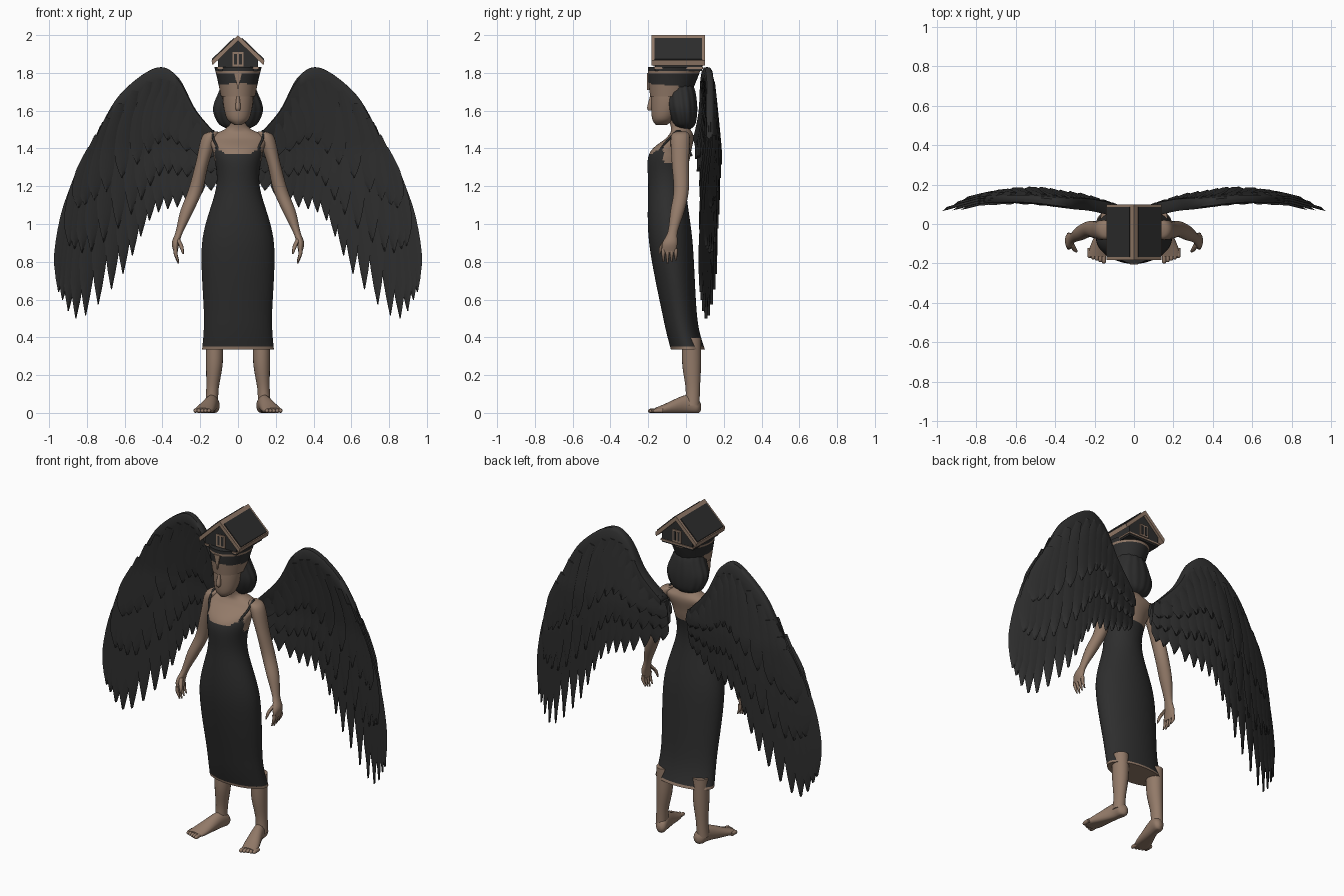
import bpy, bmesh, math
from mathutils import Vector

old = bpy.data.objects.get("Cube")
if old:
    bpy.data.objects.remove(old, do_unlink=True)


def material(name, rgb):
    mat = bpy.data.materials.new(name)
    mat.use_nodes = True
    mat.diffuse_color = (*rgb, 1)
    shader = next(node for node in mat.node_tree.nodes if node.type == "BSDF_PRINCIPLED")
    shader.inputs["Base Color"].default_value = (*rgb, 1)
    shader.inputs["Roughness"].default_value = .8
    return mat


SKIN = material("warm skin", (.29, .195, .14))
DARK = material("charcoal", (.027, .027, .027))
SIDES = (("left", 1), ("right", -1))


def spline(points, t):
    """Smooth point at t from start to end of a list of equal tuples."""
    last = len(points) - 1
    along = t * last
    i = min(int(along), last - 1)
    u = along - i
    before, start, end = points[max(i - 1, 0)], points[i], points[i + 1]
    after = points[min(i + 2, last)]
    result = []
    for p, q, r, s in zip(before, start, end, after):
        tangent_in, tangent_out = (r - p) / 2, (s - q) / 2
        ease = u * u * (3 - 2 * u)
        result.append(q + (r - q) * ease + tangent_in * u * (1 - u) ** 2
                      - tangent_out * u * u * (1 - u))
    return result


def bridge(bm, loops):
    """Skin a list of equal closed loops and cap both ends."""
    rows = [[bm.verts.new(point) for point in loop] for loop in loops]
    for low, high in zip(rows, rows[1:]):
        for i in range(len(low)):
            bm.faces.new((low[i - 1], low[i], high[i], high[i - 1]))
    bm.faces.new(rows[0])
    bm.faces.new(rows[-1])


def finish(name, bm, materials, rule=None, angle=50):
    bmesh.ops.recalc_face_normals(bm, faces=bm.faces)
    mesh = bpy.data.meshes.new(name)
    bm.to_mesh(mesh)
    bm.free()
    for mat in materials:
        mesh.materials.append(mat)
    if rule:
        for face in mesh.polygons:
            face.material_index = int(rule(face.center))
    obj = bpy.data.objects.new(name, mesh)
    bpy.context.collection.objects.link(obj)
    bpy.ops.object.select_all(action="DESELECT")
    obj.select_set(True)
    bpy.context.view_layer.objects.active = obj
    bpy.ops.object.shade_smooth_by_angle(angle=math.radians(angle))


def loft(name, rings, materials, mirror=1, upright=True, steps=5, sides=20, rule=None, ripple=0):
    """Rings are (x, y, z, half width, half depth); x may be left out on the centre line."""
    rings = [(0,) * (5 - len(ring)) + ring for ring in rings]
    count = (len(rings) - 1) * steps
    loops = []
    for k in range(count + 1):
        x, y, z, width, depth = spline(rings, k / count)
        loop = []
        for i in range(sides):
            turn = math.tau * i / sides
            swell = 1 + ripple * math.cos(14 * turn)
            across = mirror * (x + width * swell * math.cos(turn))
            other = depth * swell * math.sin(turn)
            loop.append((across, y + other, z) if upright else (across, y, max(0, z + other)))
        loops.append(loop)
    bm = bmesh.new()
    bridge(bm, loops)
    finish(name, bm, materials, rule)


def prism(name, outline, front, back, mat, mirror=1):
    """Extrude an (x, z) outline from front to back."""
    bm = bmesh.new()
    bridge(bm, [[(mirror * x, y, z) for x, z in outline] for y in (front, back)])
    finish(name, bm, [mat], angle=20)


def block(name, x, z, width, height, front, back, mat):
    left, right = x - width / 2, x + width / 2
    prism(name, [(left, z), (right, z), (right, z + height), (left, z + height)],
          front, back, mat)


# Dress, shoulders and neck in one body, with a bare neckline and a pale hem
def is_dress(centre):
    front_top = 1.37 + max(0, abs(centre.x) - .06) * .6
    top = front_top if centre.y < -.12 else 1.33
    return .35 < centre.z < top


loft("dress_and_torso",
     [(.01, .335, .19, .09), (-.03, .5, .18, .09), (-.08, .9, .19, .115), (-.1, 1.2, .115, .1),
      (-.085, 1.37, .13, .11), (-.03, 1.46, .15, .07), (-.03, 1.51, .06, .05),
      (-.06, 1.6, .04, .05)],
     [SKIN, DARK], steps=12, sides=64, rule=is_dress)

# Head, nose and wavy hair
loft("head", [(-.13, 1.525, .02, .03), (-.12, 1.56, .06, .06), (-.1, 1.65, .08, .085),
              (-.1, 1.76, .08, .08)], [SKIN], sides=28)
loft("nose", [(-.19, 1.6, .01, .01), (-.19, 1.62, .014, .016), (-.18, 1.68, .007, .01)],
     [SKIN], sides=10)
loft("hair", [(-.01, 1.5, .04, .03), (-.01, 1.53, .1, .06), (-.02, 1.61, .13, .08),
              (-.03, 1.7, .1, .08), (-.04, 1.75, .08, .07)],
     [DARK], sides=84, ripple=.02)


# Flared crown: pale headband that rises at the brow, and a thin pale line below the rim
def is_crown_dark(centre):
    return centre.z > 1.725 - .1 * centre.y and abs(centre.z - 1.803) > .005


loft("crown", [(-.085, 1.675, .09, .105), (-.07, 1.77, .11, .13), (-.06, 1.83, .125, .142)],
     [SKIN, DARK], steps=16, sides=40, rule=is_crown_dark)
prism("crown_ornament", [(-.02, 1.8), (.02, 1.8), (0, 1.71)], -.206, -.17, SKIN)

# Little house on the crown
FRONT, BACK = -.165, .085
WALL, EAVE, RIDGE = .105, 1.87, 1.97
prism("house_walls", [(-WALL, 1.81), (WALL, 1.81), (WALL, EAVE), (0, RIDGE), (-WALL, EAVE)],
      FRONT, BACK, DARK)
block("house_sill", 0, 1.82, .22, .01, FRONT - .005, BACK + .005, SKIN)
for side, mirror in SIDES:
    prism(side + "_roof", [(0, 2), (.14, 1.865), (.135, 1.84), (0, RIDGE)],
          FRONT - .017, BACK + .015, SKIN, mirror)
    prism(side + "_roof_panel", [(.02, 1.98), (.022, 1.986), (.138, 1.874), (.136, 1.868)],
          FRONT - .003, BACK, DARK, mirror)
for end, y in (("front", FRONT), ("back", BACK)):
    block(end + "_window_frame", 0, 1.835, .06, .075, y - .006, y + .006, SKIN)
    for side, mirror in SIDES:
        block(end + "_window_pane_" + side, mirror * .013, 1.845, .015, .055,
              y - .008, y + .008, DARK)

# Wing guide lines in (x, z): the leading edge, and the feather tips below it
BONE = [(.1, 1.46), (.22, 1.6), (.32, 1.78), (.44, 1.825), (.63, 1.68), (.76, 1.45)]
TIPS = [(.1, 1.2), (.29, 1.1), (.46, 1.03), (.62, .72), (.84, .5), (.95, .64)]


def wing_y(x, z):
    return .04 + .04 * x + .1 * math.sin(3.3 * x) - .1 * max(0, z - 1.4)


def guides(t):
    return Vector(spline(BONE, t)), Vector(spline(TIPS, t))


def feather(bm, root, tip, half_width, offset, mirror):
    """A flat blade with a raised spine, bowed outward and rounded at the tip."""
    run = tip - root
    side = Vector((-run.y, run.x)).normalized()
    loops = []
    steps = 12
    for k in range(steps + 1):
        t = k / steps
        taper = max(.06, 1 - max(0, (t - .7) / .3) ** 2)
        width = half_width * min(1, .55 + t) * taper
        centre = root + run * t + side * .05 * run.length * math.sin(math.pi * t)
        loop = []
        for across, lift in ((-1, .006), (0, -.008), (1, -.006), (0, .008)):
            point = centre + side * width * across
            loop.append((mirror * point.x, wing_y(*point) + offset + lift, point.y))
        loops.append(loop)
    bridge(bm, loops)


def wing(side, mirror):
    # Long flight feathers, then shorter rows lying over them front and back
    bm = bmesh.new()
    for length, offset, count in ((1, 0, 18), (.7, .012, 16), (.45, .022, 14)):
        for face in {-offset, offset}:
            for i in range(count):
                root, tip = guides(i / (count - 1))
                feather(bm, root.lerp(tip, .06), root.lerp(tip, length), .043, face, mirror)
    finish(side + "_wing_feathers", bm, [DARK], angle=35)
    # Thick leading arm with a teardrop section
    bm = bmesh.new()
    loops = []
    steps, sides = 40, 14
    for k in range(steps + 1):
        t = k / steps
        root, tip = guides(t)
        loop = []
        for i in range(sides):
            turn = math.tau * i / sides
            back = (1 - math.cos(turn)) / 2
            point = root.lerp(tip, .45 * back * back)
            thick = .05 * math.sin(turn) * (1 - .75 * back) * (1 - .5 * t)
            loop.append((mirror * point.x, wing_y(*point) + thick, point.y))
        loops.append(loop)
    bridge(bm, loops)
    finish(side + "_wing_arm", bm, [DARK])


def arm(side, mirror):
    loft(side + "_arm",
         [(.125, -.025, 1.49, .02, .025), (.15, -.03, 1.46, .042, .05),
          (.19, -.03, 1.32, .035, .045), (.225, -.025, 1.18, .038, .04),
          (.27, -.045, 1.07, .035, .037), (.31, -.07, .96, .02, .026),
          (.33, -.085, .9, .02, .04), (.33, -.09, .85, .01, .036)], [SKIN], mirror)
    # Fingers hang in a row, the second one longest
    for i in range(4):
        y = -.12 + .022 * i
        low = .79 + .008 * abs(i - 1)
        loft(side + "_finger", [(.33, y, .87, .01, .011), (.33, y, .84, .01, .01),
                                (.315, y, low, .004, .004)], [SKIN], mirror, sides=8)
    loft(side + "_thumb", [(.318, -.1, .92, .012, .014), (.3, -.13, .88, .011, .011),
                           (.29, -.14, .84, .004, .004)], [SKIN], mirror, sides=8)


def leg(side, mirror):
    loft(side + "_leg", [(.125, .03, .4, .045, .05), (.125, .03, .26, .044, .05),
                         (.135, .036, .13, .033, .038), (.14, .034, .04, .034, .038)],
         [SKIN], mirror)
    loft(side + "_foot", [(.125, .08, .03, .012, .015), (.13, .06, .036, .033, .04),
                          (.14, 0, .045, .035, .05), (.175, -.12, .018, .05, .026),
                          (.187, -.165, .012, .045, .014)], [SKIN], mirror, upright=False)
    # Toes fan outward and get shorter
    for i in range(5):
        x, y = .153 + .018 * i, -.2 + .007 * i
        loft(side + "_toe", [(x, y + .05, .012, .011, .012), (x, y + .01, .011, .011, .011),
                             (x, y, .009, .005, .005)], [SKIN], mirror, upright=False, sides=8)


def strap(side, mirror):
    curve = bpy.data.curves.new(side + "_strap", "CURVE")
    curve.dimensions = "3D"
    curve.bevel_depth = .006
    path = [(.1, -.14, 1.39), (.13, -.09, 1.45), (.13, -.03, 1.49), (.1, .03, 1.36)]
    line = curve.splines.new("POLY")
    steps = 20
    line.points.add(steps)
    for k, point in enumerate(line.points):
        x, y, z = spline(path, k / steps)
        point.co = (mirror * x, y, z, 1)
    curve.materials.append(DARK)
    bpy.context.collection.objects.link(bpy.data.objects.new(side + "_strap", curve))


# Paired parts on both sides
for side, mirror in SIDES:
    for build in (wing, arm, leg, strap):
        build(side, mirror)
